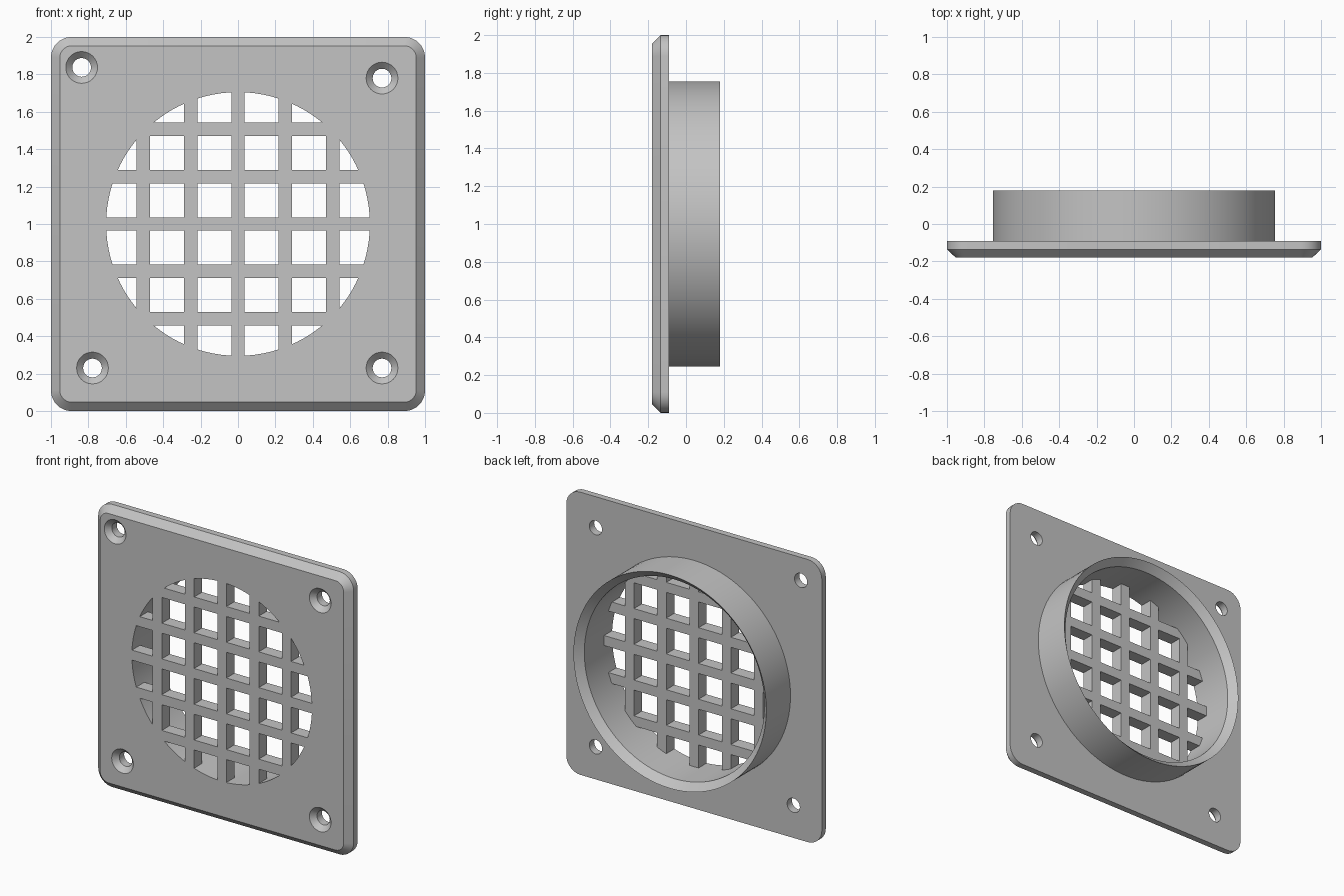
import bpy, bmesh, math
from mathutils import Matrix

if "Cube" in bpy.data.objects:
    bpy.data.objects.remove(bpy.data.objects["Cube"])

grey = bpy.data.materials.new("light grey")
grey.diffuse_color = (0.55, 0.55, 0.55, 1)
grey.use_nodes = True
grey.node_tree.nodes["Principled BSDF"].inputs["Base Color"].default_value = grey.diffuse_color
BACK, FRONT, TIP = -0.09, -0.18, 0.18   # plate back, plate front, collar end
HOLE_R, COLLAR_R, SEGS = 0.705, 0.755, 96


def make_object(name, bm):
    bmesh.ops.recalc_face_normals(bm, faces=bm.faces)
    me = bpy.data.meshes.new(name)
    bm.to_mesh(me)
    bm.free()
    me.materials.append(grey)
    ob = bpy.data.objects.new(name, me)
    bpy.context.collection.objects.link(ob)
    return ob


def loft(name, rings, caps=True):
    """Skin a list of equally long closed loops of points."""
    bm = bmesh.new()
    loops = [[bm.verts.new(p) for p in r] for r in rings]
    n = len(loops[0])
    for a, b in zip(loops, loops[1:]):
        for i in range(n):
            bm.faces.new((a[i], a[(i + 1) % n], b[(i + 1) % n], b[i]))
    if caps:
        bm.faces.new(loops[0])
        bm.faces.new(loops[-1])
    return make_object(name, bm)


def circle(r, y, cx=0, cz=1, n=SEGS):
    return [(cx + r * math.cos(2 * math.pi * i / n), y,
             cz + r * math.sin(2 * math.pi * i / n)) for i in range(n)]


def rounded_square(half, r, y):
    pts = []
    for k, (sx, sz) in enumerate(((1, 1), (-1, 1), (-1, -1), (1, -1))):
        for i in range(9):
            a = math.pi / 2 * (k + i / 8)
            pts.append((sx * (half - r) + r * math.cos(a), y,
                        1 + sz * (half - r) + r * math.sin(a)))
    return pts


def box(name, cx, cz, sx, sy, sz):
    bm = bmesh.new()
    bmesh.ops.create_cube(bm, size=1, matrix=Matrix.Translation((cx, -0.135, cz))
                          @ Matrix.Diagonal((sx, sy, sz, 1)))
    return make_object(name, bm)


def subtract(ob, cutter):
    mod = ob.modifiers.new("cut", 'BOOLEAN')
    mod.operation, mod.solver, mod.object = 'DIFFERENCE', 'EXACT', cutter
    bpy.context.view_layer.objects.active = ob
    bpy.ops.object.modifier_apply(modifier=mod.name)
    bpy.data.objects.remove(cutter, do_unlink=True)


# Square plate with chamfered front edge
plate = loft("grille_plate", [rounded_square(1, 0.11, BACK),
                              rounded_square(1, 0.11, -0.135),
                              rounded_square(0.953, 0.065, FRONT)])

# Round opening, keeping the crossing bars
opening = loft("opening_cutter", [circle(HOLE_R, -0.3), circle(HOLE_R, 0.02)])
for k in range(-2, 3):
    subtract(opening, box("bar", k * 0.253, 1, 0.071, 0.6, 2))
    subtract(opening, box("bar", 0, 1 + k * 0.253, 2, 0.6, 0.071))
subtract(plate, opening)

# Countersunk screw holes
for x, z in ((-0.836, 1.837), (0.77, 1.78), (-0.778, 0.23), (0.77, 0.23)):
    subtract(plate, loft("screw_cutter", [
        circle(0.125, FRONT - 0.04, x, z, 32), circle(0.05, FRONT + 0.035, x, z, 32),
        circle(0.05, 0, x, z, 32)]))

# Round collar behind the plate with a bevelled inner lip
collar = loft("rear_collar", [circle(COLLAR_R, BACK), circle(COLLAR_R, TIP),
                              circle(HOLE_R, TIP - 0.05), circle(HOLE_R, BACK)],
              caps=False)

for ob in (plate, collar):
    bpy.ops.object.select_all(action='DESELECT')
    ob.select_set(True)
    bpy.context.view_layer.objects.active = ob
    bpy.ops.object.shade_smooth_by_angle(angle=math.radians(25))
